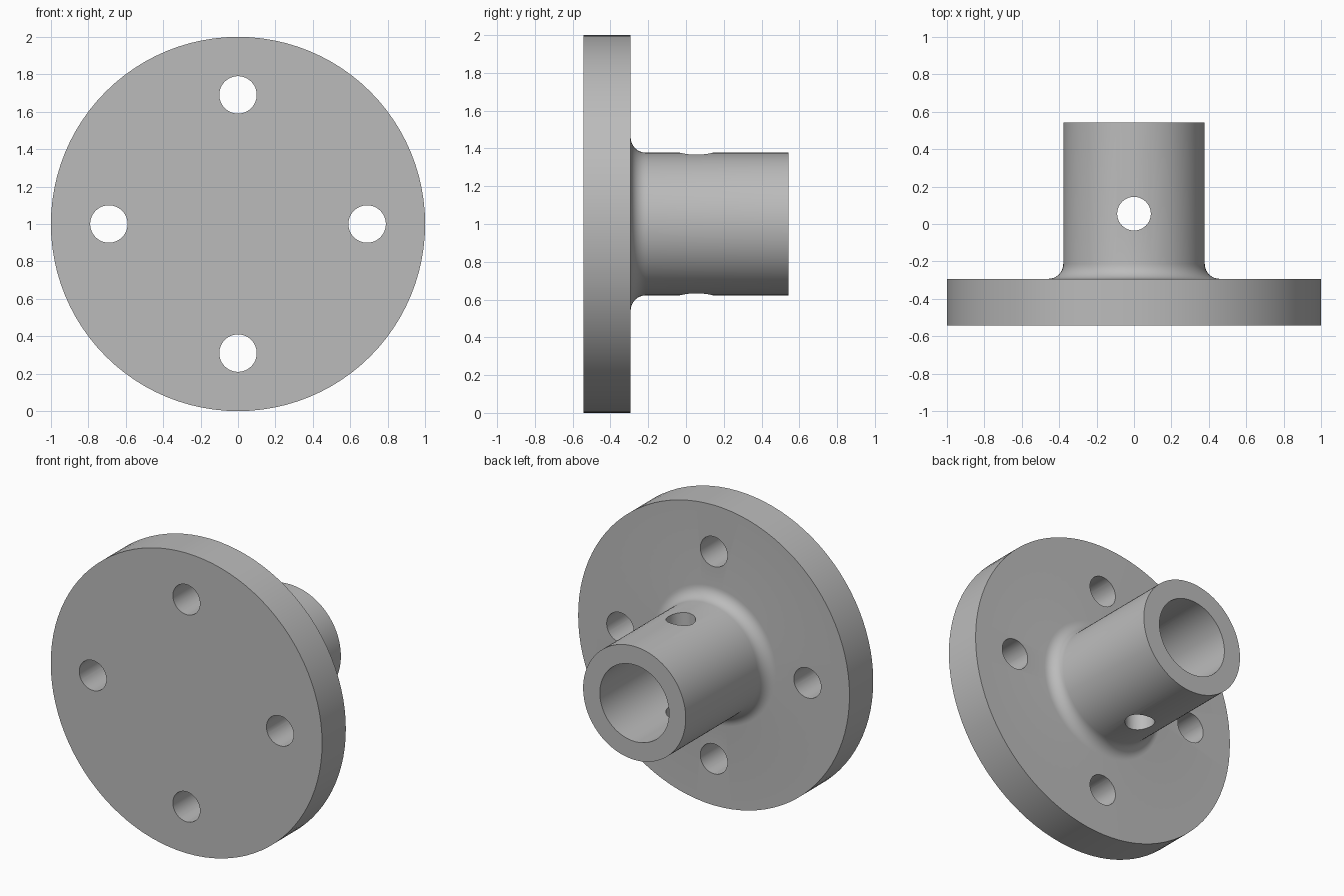
import bpy, math
from mathutils import Matrix, Vector

cube = bpy.data.objects.get("Cube")
if cube:
    bpy.data.objects.remove(cube, do_unlink=True)

import bmesh

CENTRE = Vector((0, 0, 1))
FRONT, FACE, BACK = -0.543, -0.293, 0.543
HUB_R, BORE_R, FILLET = 0.378, 0.255, 0.08

grey = bpy.data.materials.new("plain grey")
grey.use_nodes = True
colour = (0.5, 0.5, 0.5, 1)
grey.diffuse_color = colour
grey.node_tree.nodes["Principled BSDF"].inputs["Base Color"].default_value = colour


def add_object(name, bm):
    mesh = bpy.data.meshes.new(name)
    bmesh.ops.recalc_face_normals(bm, faces=bm.faces)
    bm.to_mesh(mesh)
    bm.free()
    mesh.materials.append(grey)
    obj = bpy.data.objects.new(name, mesh)
    bpy.context.collection.objects.link(obj)
    return obj


def lathe(name, profile, steps=96):
    """Spin (radius, y) points round the horizontal y axis."""
    bm = bmesh.new()
    verts = [bm.verts.new((r, y, CENTRE.z)) for r, y in profile]
    edges = [bm.edges.new(pair) for pair in zip(verts, verts[1:])]
    bmesh.ops.spin(bm, geom=verts + edges, cent=CENTRE, axis=(0, 1, 0),
                   angle=math.tau, steps=steps, use_merge=True)
    bmesh.ops.remove_doubles(bm, verts=bm.verts, dist=1e-5)
    return add_object(name, bm)


# Flange, filleted hub and blind bore in one turned profile
fillet = []
for i in range(9):
    a = math.pi / 2 * i / 8
    fillet.append((HUB_R + FILLET * (1 - math.sin(a)),
                   FACE + FILLET * (1 - math.cos(a))))
profile = [(0, FRONT), (1, FRONT), (1, FACE), *fillet,
           (HUB_R, BACK), (BORE_R, BACK), (BORE_R, FACE), (0, FACE)]
flange = lathe("flanged_hub", profile)

# Drill cutters: four bolt holes and one cross hole through the hub
cutters = bmesh.new()


def drill(radius, depth, matrix):
    bmesh.ops.create_cone(cutters, cap_ends=True, segments=48, radius1=radius,
                          radius2=radius, depth=depth, matrix=matrix)


along_y = Matrix.Rotation(math.pi / 2, 4, 'X')
for i in range(4):
    a = i * math.pi / 2
    spot = CENTRE + Vector((0.69 * math.cos(a), (FRONT + FACE) / 2, 0.69 * math.sin(a)))
    drill(0.1, 0.4, Matrix.Translation(spot) @ along_y)
drill(0.09, 1, Matrix.Translation(CENTRE + Vector((0, 0.055, 0))))
cutter = add_object("hole_cutter", cutters)
cutter.hide_render = True

# Cut the holes, then shade smooth with sharp rims
cut = flange.modifiers.new("holes", 'BOOLEAN')
cut.operation = 'DIFFERENCE'
cut.solver = 'EXACT'
cut.object = cutter
for obj in bpy.context.selected_objects:
    obj.select_set(False)
bpy.context.view_layer.objects.active = flange
flange.select_set(True)
bpy.ops.object.modifier_apply(modifier=cut.name)
bpy.data.objects.remove(cutter, do_unlink=True)
bpy.ops.object.shade_smooth_by_angle(angle=math.radians(30))
